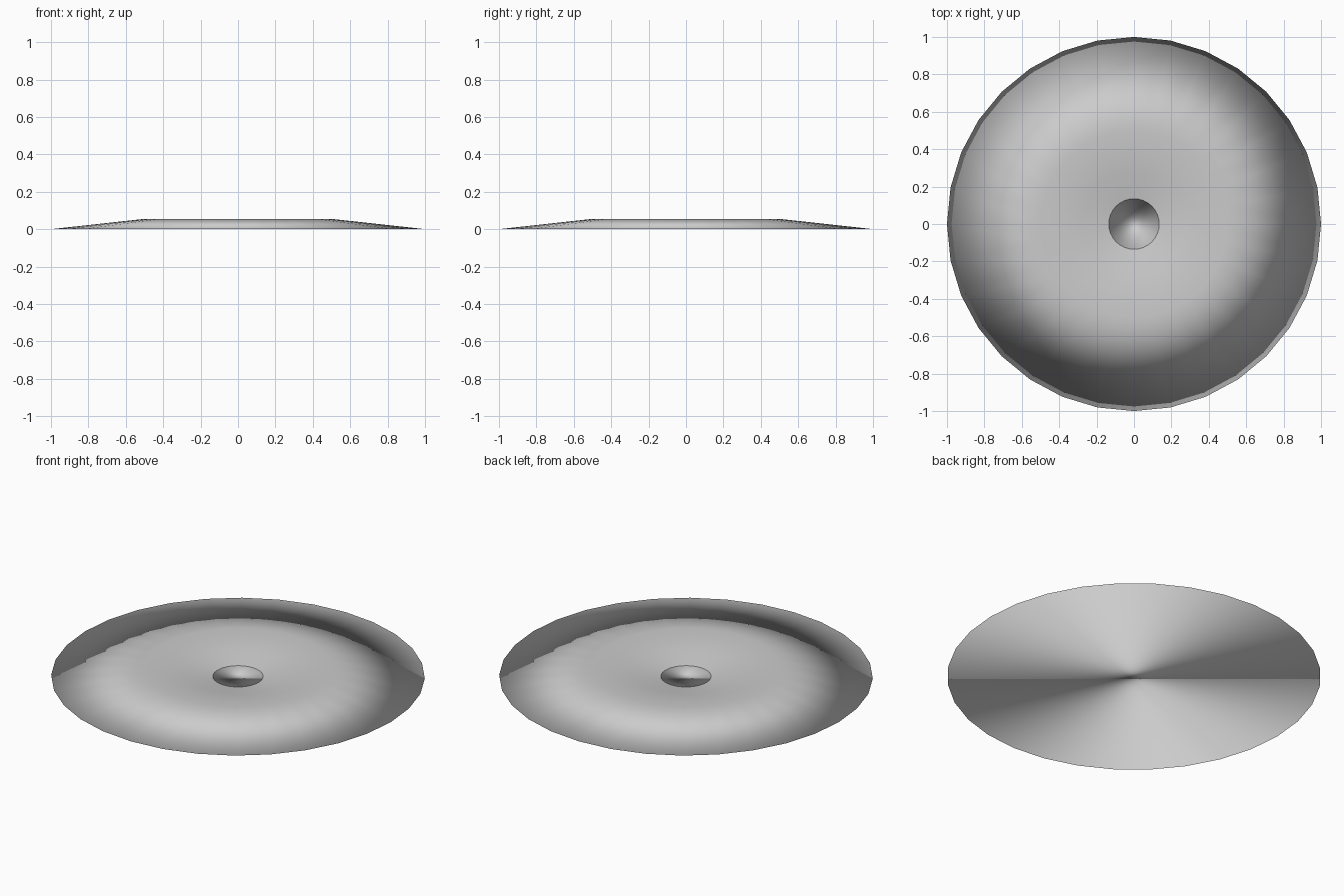
import bpy, bmesh, math

if "Cube" in bpy.data.objects:
    bpy.data.objects.remove(bpy.data.objects["Cube"])

SIDES = 32
# Lathe profile (radius, height) from the sharp rim over the ridge into the central opening
PROFILE = [(1.0, 0.0), (0.5, 0.055), (0.28, 0.026), (0.135, 0.002)]

bm = bmesh.new()


def ring(radius, height):
    return [bm.verts.new((radius * math.cos(2 * math.pi * i / SIDES),
                          radius * math.sin(2 * math.pi * i / SIDES), height))
            for i in range(SIDES)]


# Dished upper surface
rings = [ring(r, z) for r, z in PROFILE]
for outer, inner in zip(rings, rings[1:]):
    for i in range(SIDES):
        j = (i + 1) % SIDES
        bm.faces.new((outer[i], outer[j], inner[j], inner[i]))

# Flat base sharing the rim, visible through the central opening
bm.faces.new(list(reversed(rings[0])))

# Smooth shading runs across the rim
for face in bm.faces:
    face.smooth = True

mesh = bpy.data.meshes.new("dished_disc")
bm.to_mesh(mesh)
bm.free()
disc = bpy.data.objects.new("dished_disc", mesh)
bpy.context.collection.objects.link(disc)
